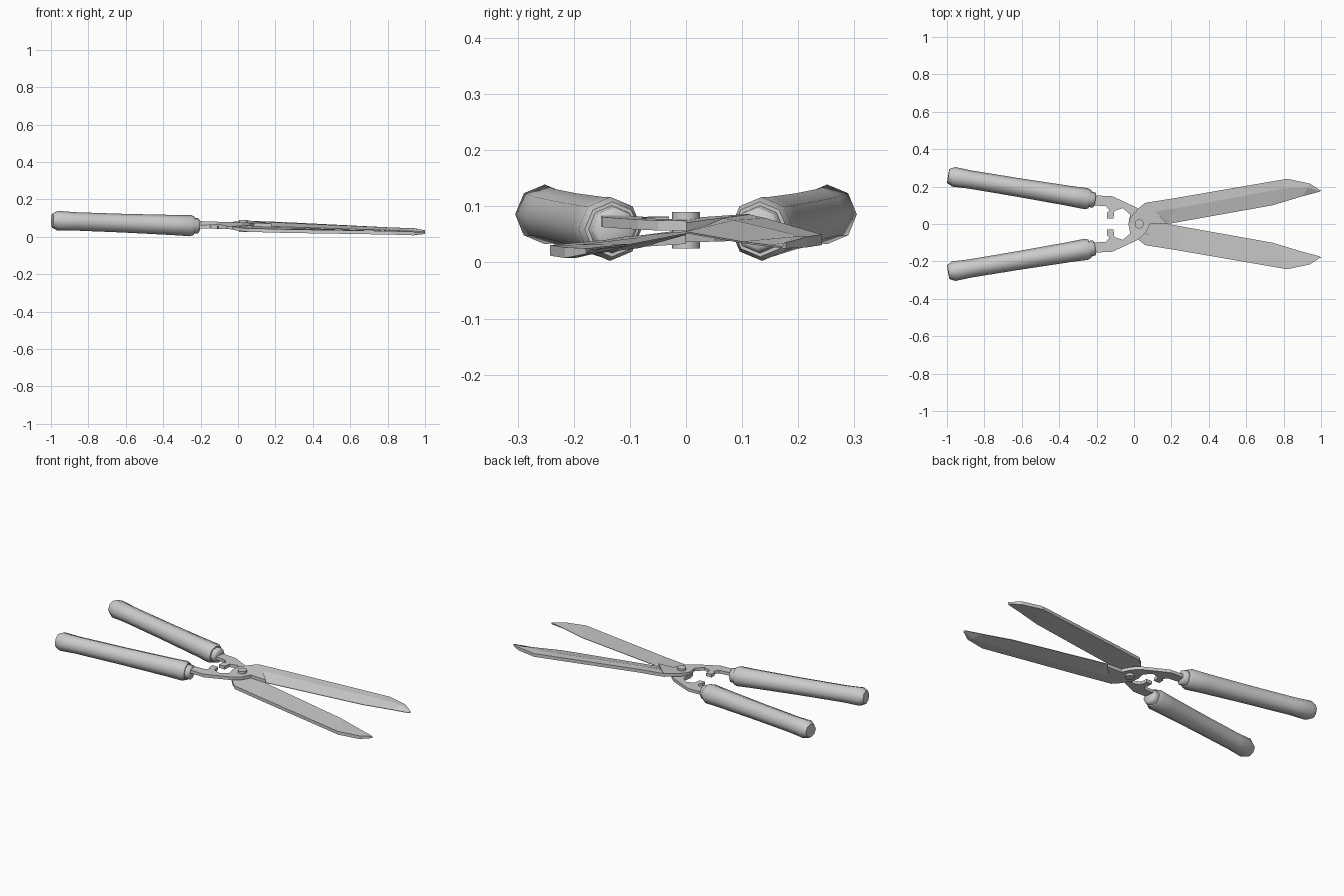
import bpy, bmesh, math
from mathutils import Vector

cube = bpy.data.objects.get("Cube")
if cube:
    bpy.data.objects.remove(cube, do_unlink=True)

steel = bpy.data.materials.new("light_grey")
steel.use_nodes = True
GREY = (0.6, 0.6, 0.6, 1)
steel.diffuse_color = GREY
steel.node_tree.nodes["Principled BSDF"].inputs["Base Color"].default_value = GREY


def finish(name, bm, smooth=False):
    bmesh.ops.recalc_face_normals(bm, faces=bm.faces)
    mesh = bpy.data.meshes.new(name)
    bm.to_mesh(mesh)
    bm.free()
    mesh.materials.append(steel)
    obj = bpy.data.objects.new(name, mesh)
    bpy.context.collection.objects.link(obj)
    if smooth:
        bpy.ops.object.select_all(action='DESELECT')
        obj.select_set(True)
        bpy.context.view_layer.objects.active = obj
        bpy.ops.object.shade_smooth_by_angle(angle=math.radians(50))
    return obj


def lathe(name, start, end, profile, sides=8, turn=0.0, smooth=True):
    """Rings of (distance, radius) along the line from start to end."""
    start, end = Vector(start), Vector(end)
    axis = (end - start).normalized()
    side = axis.cross(Vector((0, 0, 1)) if abs(axis.z) < 0.9 else Vector((1, 0, 0))).normalized()
    up = side.cross(axis)
    bm = bmesh.new()
    rings = []
    for dist, rad in profile:
        angles = [turn + math.tau * i / sides for i in range(sides)]
        rings.append([bm.verts.new(start + axis * dist + (side * math.cos(a) + up * math.sin(a)) * rad)
                      for a in angles])
    for a, b in zip(rings, rings[1:]):
        for i in range(sides):
            j = (i + 1) % sides
            bm.faces.new((a[i], a[j], b[j], b[i]))
    bm.faces.new(rings[0])
    bm.faces.new(rings[-1])
    return finish(name, bm, smooth)


def contact(x):
    """Height of the sloping plane where the two halves meet."""
    return 0.058 - 0.033 * x


def blade(name, s):
    # Stations of (outer edge, ridge, cutting edge), flat on the contact side
    stations = [((0.06, 0.113), (0.07, 0.06), (0.08, 0.0)),
                ((0.24, 0.142), (0.23, 0.085), (0.18, 0.0)),
                ((0.82, 0.242), (0.80, 0.19), (0.74, 0.10)),
                ((0.94, 0.216), (0.93, 0.195), (0.90, 0.148)),
                ((1.0, 0.178), (0.995, 0.176), (0.99, 0.172))]
    bm = bmesh.new()
    loops = []
    for k, station in enumerate(stations):
        thick = 0.019 if k < 4 else 0.01
        flat, back = [], []
        for (x, y), depth in zip(station, (thick, thick, 0.003)):
            twist = 0.1 * y * max(0, 1 - x / 0.8)
            base = contact(x) + s * twist
            flat.append(bm.verts.new((x, s * y, base)))
            back.append(bm.verts.new((x, s * y, base + s * depth)))
        loops.append(flat + back[::-1])
    for a, b in zip(loops, loops[1:]):
        for i in range(6):
            j = (i + 1) % 6
            bm.faces.new((a[i], a[j], b[j], b[i]))
    bm.faces.new(loops[0])
    bm.faces.new(loops[-1])
    return finish(name, bm)


def arm(name, s):
    # Flat forged arm with a stop lug, crossing the pivot to the blade heel
    outline = [(-0.22, -0.152), (-0.12, -0.15), (-0.05, -0.118), (0.02, -0.085),
               (0.06, -0.05), (0.085, 0.0), (0.18, 0.0), (0.08, 0.113 * 0.9),
               (0.06, 0.113), (0.025, 0.085), (-0.02, 0.035), (-0.03, 0.0),
               (-0.02, -0.05), (-0.06, -0.085), (-0.105, -0.07), (-0.11, -0.03),
               (-0.145, -0.03), (-0.145, -0.06), (-0.13, -0.072), (-0.15, -0.095),
               (-0.22, -0.10)]
    bm = bmesh.new()
    layers = []
    for depth in (0.001, 0.019):
        layers.append([bm.verts.new((x, s * y, contact(x) + s * (depth + 0.1 * max(0, y) * (x < 0.1))))
                       for x, y in outline])
    low, high = layers
    n = len(outline)
    for i in range(n):
        j = (i + 1) % n
        bm.faces.new((low[i], low[j], high[j], high[i]))
    bm.faces.new(low)
    bm.faces.new(high)
    bmesh.ops.triangulate(bm, faces=[f for f in bm.faces if len(f.verts) > 4])
    return finish(name, bm)


for side, s in (("left", 1), ("right", -1)):
    blade(side + "_blade", s)
    arm(side + "_arm", s)
    # Octagonal grip with rounded butt, then collar and ferrule
    butt, front = (-0.993, s * 0.257, 0.087), (-0.235, s * 0.132, 0.059)
    length = (Vector(front) - Vector(butt)).length
    lathe(side + "_grip", butt, front,
          [(0, 0.038), (0.03, 0.053), (0.12, 0.049), (length * 0.5, 0.050),
           (length - 0.11, 0.054), (length - 0.02, 0.057), (length, 0.049)])
    lathe(side + "_collar", butt, front,
          [(length - 0.01, 0.043), (length + 0.022, 0.041), (length + 0.028, 0.033)])

# Pivot bolt through both halves
lathe("pivot_bolt", (0.028, 0, 0.025), (0.028, 0, 0.09), [(0, 0.025), (0.065, 0.025)], sides=10)
